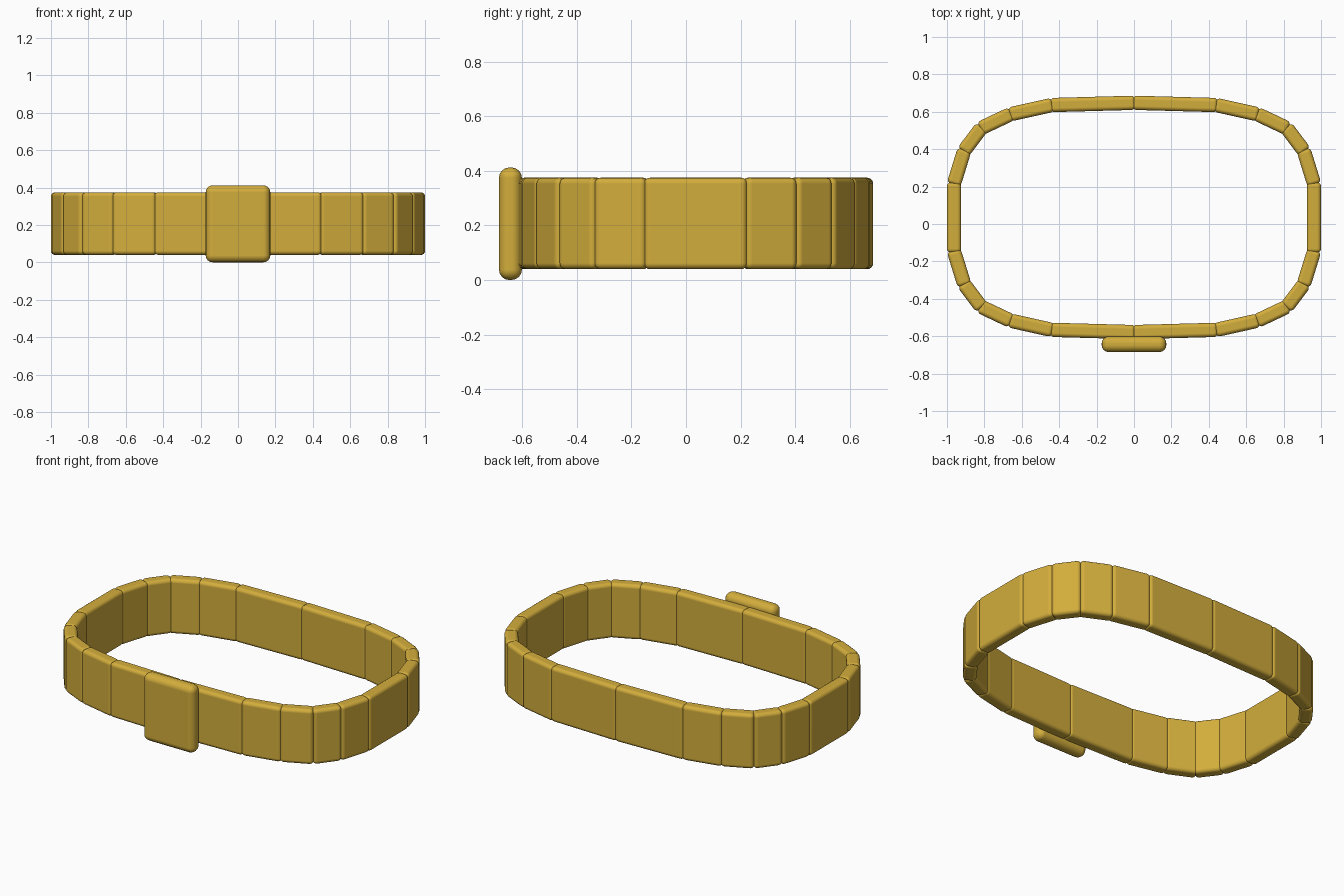
import bpy, math
from mathutils import Vector

cube = bpy.data.objects.get("Cube")
if cube:
    bpy.data.objects.remove(cube, do_unlink=True)

gold = bpy.data.materials.new("gold")
gold.use_nodes = True
COLOUR = (0.65, 0.42, 0.045, 1)
gold.diffuse_color = COLOUR
gold.node_tree.nodes["Principled BSDF"].inputs["Base Color"].default_value = COLOUR


def rounded_block(name, centre, size, angle, radius):
    """Box with softly rounded edges, turned about z."""
    bpy.ops.mesh.primitive_cube_add(size=1, location=centre)
    block = bpy.context.object
    block.name = name
    block.scale = size
    bpy.ops.object.transform_apply(location=False, rotation=False, scale=True)
    block.rotation_euler.z = angle
    block.data.materials.append(gold)
    bpy.ops.object.shade_smooth()
    bevel = block.modifiers.new("rounding", "BEVEL")
    bevel.width = radius
    bevel.segments = 4
    bevel.harden_normals = True
    return block


# Centreline of one quarter of the band, from the back middle to the side
BAND_Y, BAND_Z = 0.035, 0.207
THICK, HEIGHT, OVERLAP = 0.076, 0.335, 0.014
quarter = [(0, 0.613), (0.44, 0.601), (0.66, 0.552), (0.817, 0.478),
           (0.908, 0.357), (0.962, 0.182)]

# Mirror the quarter into a closed loop
right = quarter + [(x, -y) for x, y in reversed(quarter)]
loop = right + [(-x, y) for x, y in reversed(right[1:-1])]

# One link along each side of the loop
for i, start in enumerate(loop):
    a, b = Vector(start), Vector(loop[(i + 1) % len(loop)])
    step, mid = b - a, (a + b) / 2
    rounded_block(f"band_link_{i + 1}", (mid.x, mid.y + BAND_Y, BAND_Z),
                  (step.length + OVERLAP, THICK, HEIGHT),
                  math.atan2(step.y, step.x), 0.022)

# Buckle plate on the front
rounded_block("buckle", (0, -0.643, 0.206), (0.346, 0.084, 0.412), 0, 0.038)
